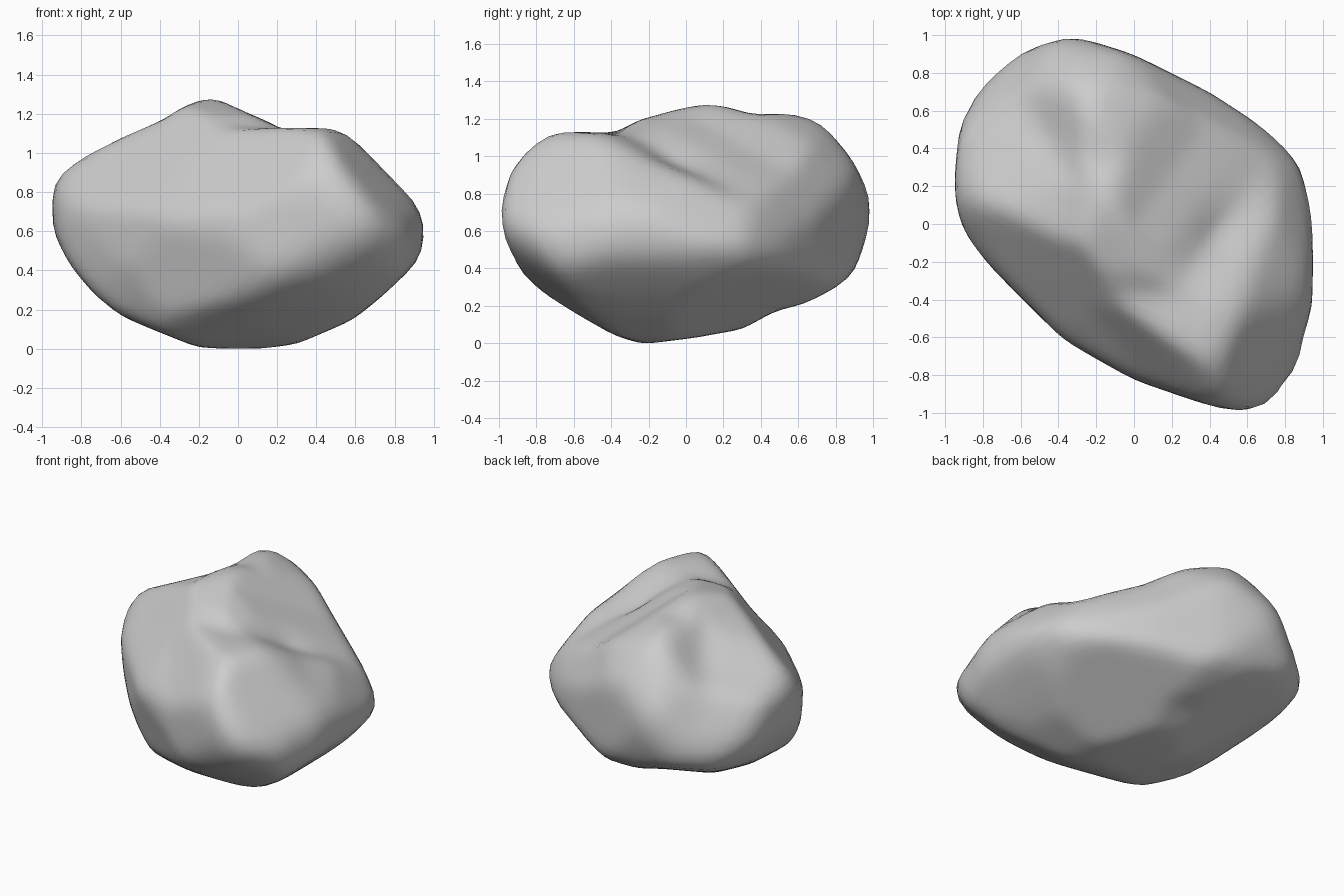
import bpy, bmesh, math
from mathutils import Vector

cube = bpy.data.objects.get("Cube")
if cube:
    bpy.data.objects.remove(cube, do_unlink=True)

CENTRE = Vector((0, 0, 0.635))

# Outline profiles of the boulder, relative to its centre
FRONT = [(-.95, .21), (-.96, .06), (-.93, -.06), (-.85, -.21), (-.66, -.435), (-.45, -.525),
         (-.2, -.625), (.08, -.635), (.3, -.605), (.58, -.485), (.73, -.365), (.93, -.175),
         (.95, .02), (.88, .145), (.81, .235), (.56, .465), (.45, .505), (.3, .485),
         (.18, .515), (.05, .565), (-.1, .64), (-.18, .64), (-.28, .6), (-.38, .535), (-.83, .355)]
SIDE = [(-1, .085), (-.97, -.065), (-.88, -.255), (-.68, -.435), (-.46, -.565), (-.23, -.635),
        (.05, -.6), (.3, -.555), (.48, -.455), (.62, -.425), (.8, -.335), (.89, -.265),
        (.95, -.1), (1, .065), (.98, .185), (.88, .365), (.75, .535), (.66, .595), (.58, .615),
        (.37, .585), (.2, .635), (.1, .64), (-.03, .615), (-.25, .555), (-.38, .485),
        (-.55, .495), (-.72, .495), (-.8, .465), (-.91, .355)]
PLAN = [(-.33, 1), (0, .89), (.4, .69), (.63, .54), (.82, .39), (.88, .32), (.95, .04),
        (.94, -.45), (.88, -.6), (.88, -.76), (.8, -.91), (.67, -.98), (.52, -.99), (.35, -.94),
        (0, -.82), (-.36, -.62), (-.6, -.38), (-.8, -.18), (-.89, -.06), (-.94, .1),
        (-.95, .25), (-.93, .52), (-.84, .7), (-.7, .83), (-.57, .92), (-.4, .98)]
KNOB_END = [(.12, .82), (.23, .82), (.37, .71), (.5, .57), (.6, .39), (.8, .05), (.9, -.17),
            (.9, -.25), (.73, -.41), (.53, -.57), (.32, -.68), (.14, -.75), (0, -.75),
            (-.12, -.71), (-.37, -.61), (-.56, -.51), (-.64, -.36), (-.7, -.2), (-.74, .01),
            (-.76, .23), (-.73, .44), (-.62, .55), (-.47, .58), (-.27, .64), (-.11, .67), (.02, .75)]
BOWL_END = [(.04, .8), (.11, .79), (.22, .675), (.33, .53), (.43, .4), (.56, .27), (.73, .06),
            (.77, -.12), (.75, -.28), (.72, -.4), (.65, -.47), (.42, -.59), (.18, -.65),
            (-.17, -.62), (-.3, -.62), (-.54, -.56), (-.66, -.43), (-.81, -.26), (-.87, -.12),
            (-.9, .04), (-.77, .21), (-.62, .39), (-.43, .53), (-.3, .64), (-.17, .73), (-.04, .79)]
UNDERSIDE = [(-1.19, -.05), (-1.14, .08), (-.86, .29), (-.7, .42), (-.41, .4), (-.21, .47),
             (0, .53), (.27, .66), (.58, .71), (.68, .66), (.79, .57), (.9, .44), (.99, .21),
             (1.1, -.03), (1.06, -.12), (.84, -.36), (.64, -.51), (.44, -.64), (.05, -.73),
             (-.14, -.68), (-.41, -.61), (-.6, -.54), (-.83, -.44), (-1.08, -.27)]

# Broad broken faces of the stone: outward normal and distance from the origin
FACETS = [((.7, -.3, .6), 1.2),            # outer side of the knob
          ((-.52, -.58, .63), .98),        # upper front-left slope
          ((-.5, -.8, -.25), .52),         # lower front-left wall
          ((.4, -.7, -.6), .6),            # lower corner under the knob
          ((.362, .354, -.862), .06)]      # underside at the back right


def profile(points, turn, tilt):
    """Place an outline on a plane turned about z and tilted upward."""
    a, e = math.radians(turn), math.radians(tilt)
    right = Vector((math.cos(a), math.sin(a), 0))
    up = Vector((-math.sin(a) * math.sin(e), math.cos(a) * math.sin(e), math.cos(e)))
    return points, right, up


def reach(direction, prof):
    """Distance along a direction until it leaves the extruded outline."""
    points, right, up = prof
    px, py = direction.dot(right), direction.dot(up)
    best = 9.0
    for (ax, ay), (bx, by) in zip(points, points[1:] + points[:1]):
        ex, ey = bx - ax, by - ay
        den = px * ey - py * ex
        if abs(den) < 1e-9:
            continue
        t = (ax * ey - ay * ex) / den
        s = (ax * py - ay * px) / den
        if t > 0 and -1e-6 <= s <= 1 + 1e-6:
            best = min(best, t)
    return best


def facet_reach(direction, normal, offset):
    """Distance along a direction until it meets a flat facet."""
    n = Vector(normal)
    toward = n.dot(direction)
    return (offset - n.dot(CENTRE)) / toward if toward > 1e-6 else 9.0


profiles = [profile(FRONT, 0, 0), profile(SIDE, 90, 0), profile(PLAN, 0, 90),
            profile(KNOB_END, 35, 25), profile(BOWL_END, 215, 25), profile(UNDERSIDE, 145, -25)]

# Sphere pushed out to the shared volume of all outlines and facets
bm = bmesh.new()
bmesh.ops.create_icosphere(bm, subdivisions=5, radius=1)
for v in bm.verts:
    d = v.co.normalized()
    outline = min(reach(d, p) for p in profiles)
    facet = min(facet_reach(d, n, off) for n, off in FACETS)
    v.co = CENTRE + d * min(outline, facet) * 1.008

# Hollows: the bowl, the gully beside the knob, and the saddle
DENTS = [((-.6, .57, 1.02), .36, .07), ((.5, -.1, .98), .17, .045), ((.28, -.28, 1.1), .15, .02)]
for v in bm.verts:
    push = 0.0
    for spot, size, depth in DENTS:
        push += depth * math.exp(-((v.co - Vector(spot)).length / size) ** 2)
    v.co -= (v.co - CENTRE).normalized() * push

# Weather the sharp edges
for _ in range(2):
    bmesh.ops.smooth_vert(bm, verts=bm.verts, factor=0.5, use_axis_x=True,
                          use_axis_y=True, use_axis_z=True)

# Rest the stone on the ground plane
lowest = min(v.co.z for v in bm.verts)
bmesh.ops.translate(bm, verts=bm.verts, vec=(0, 0, -lowest))

bmesh.ops.recalc_face_normals(bm, faces=bm.faces)
mesh = bpy.data.meshes.new("boulder")
bm.to_mesh(mesh)
bm.free()
boulder = bpy.data.objects.new("boulder", mesh)
bpy.context.collection.objects.link(boulder)

# Stone grey
stone = bpy.data.materials.new("stone_grey")
stone.use_nodes = True
stone.diffuse_color = (0.61, 0.61, 0.61, 1)
stone.node_tree.nodes["Principled BSDF"].inputs["Base Color"].default_value = (0.61, 0.61, 0.61, 1)
mesh.materials.append(stone)

for o in bpy.context.selected_objects:
    o.select_set(False)
boulder.select_set(True)
bpy.context.view_layer.objects.active = boulder
bpy.ops.object.shade_smooth_by_angle(angle=math.radians(40))
